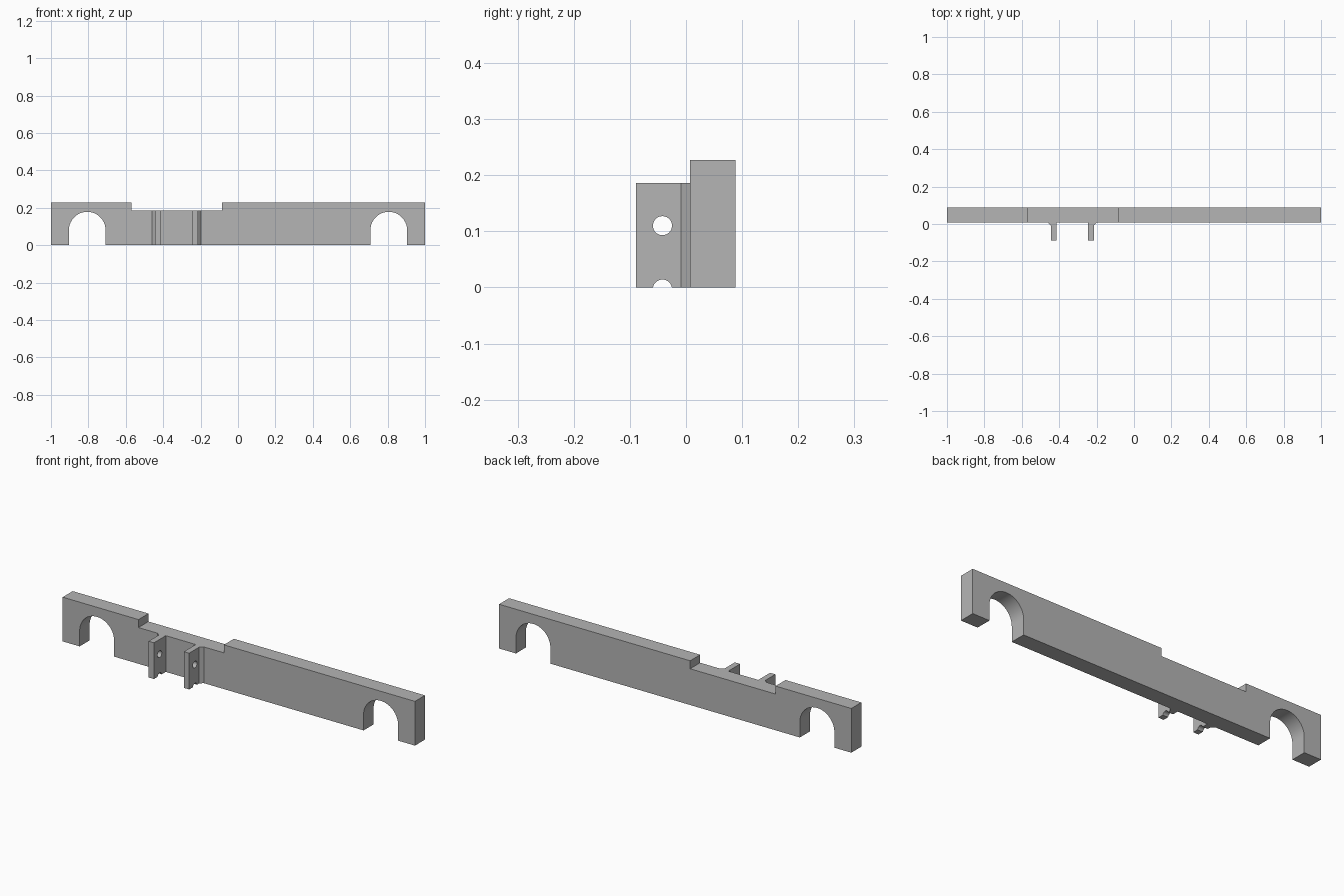
import bpy, bmesh
from math import cos, sin, pi, asin, radians

cube = bpy.data.objects.get("Cube")
if cube:
    bpy.data.objects.remove(cube, do_unlink=True)

GREY = (0.46, 0.46, 0.46, 1)
mat = bpy.data.materials.new("plain grey")
mat.use_nodes = True
mat.diffuse_color = GREY
mat.node_tree.nodes["Principled BSDF"].inputs["Base Color"].default_value = GREY

# How a flat (u, v) profile with depth w is laid into space
FRONT = lambda u, v, w: (u, w, v)
SIDE = lambda u, v, w: (w, u, v)
PLAN = lambda u, v, w: (u, v, w)


def arc(cu, cv, r, a0, a1, n):
    return [(cu + r * cos(a0 + (a1 - a0) * i / n),
             cv + r * sin(a0 + (a1 - a0) * i / n)) for i in range(n + 1)]


def prism(name, loops, w0, w1, place):
    """Extrude closed outlines (the first outside, the rest holes) from w0 to w1."""
    bm = bmesh.new()
    edges = []
    for loop in loops:
        vs = [bm.verts.new(place(u, v, w0)) for u, v in loop]
        edges += [bm.edges.new((vs[i - 1], vs[i])) for i in range(len(vs))]
    bmesh.ops.triangle_fill(bm, edges=edges, use_beauty=True, use_dissolve=False)
    out = bmesh.ops.extrude_face_region(bm, geom=bm.faces[:], use_keep_orig=True)
    new = [g for g in out["geom"] if isinstance(g, bmesh.types.BMVert)]
    shift = [w1 - w0 if c else 0 for c in place(0, 0, 1)]
    bmesh.ops.translate(bm, verts=new, vec=shift)
    bmesh.ops.recalc_face_normals(bm, faces=bm.faces[:])
    me = bpy.data.meshes.new(name)
    bm.to_mesh(me)
    bm.free()
    me.materials.append(mat)
    ob = bpy.data.objects.new(name, me)
    bpy.context.scene.collection.objects.link(ob)
    bpy.ops.object.select_all(action="DESELECT")
    ob.select_set(True)
    bpy.context.view_layer.objects.active = ob
    bpy.ops.object.shade_smooth_by_angle(angle=radians(30))
    return ob


# Long bar with two arched openings and a lowered stretch of its top
TOP, LOW = 0.227, 0.186
FACE, BACK = 0.007, 0.088
ARCH_X, ARCH_R, SPRING = 0.806, 0.098, 0.08
outline = [(-1, 0)]
for cx in (-ARCH_X, ARCH_X):
    outline += [(cx - ARCH_R, 0)] + arc(cx, SPRING, ARCH_R, pi, 0, 32) + [(cx + ARCH_R, 0)]
outline += [(1, 0), (1, TOP), (-0.085, TOP), (-0.085, LOW),
            (-0.57, LOW), (-0.57, TOP), (-1, TOP)]
prism("bar", [outline], FACE, BACK, FRONT)

# Pair of drilled lugs, each with a bottom groove and an outer corner brace
MID, INNER, OUTER, BRACE = -0.33, 0.085, 0.115, 0.016
HOLE_Y, HOLE_R, DROP = -0.042, 0.017, 0.003
tilt = asin(DROP / HOLE_R)
groove = arc(HOLE_Y, -DROP, HOLE_R, pi - tilt, tilt, 16)
hole = arc(HOLE_Y, 0.11, HOLE_R, 0, 2 * pi, 32)[:-1]
lug = [(-0.089, 0)] + groove + [(FACE, 0), (FACE, LOW), (-0.089, LOW)]
for side, s in (("right", -1), ("left", 1)):
    a, b = MID + s * INNER, MID + s * OUTER
    prism(side + "_lug", [lug, hole], min(a, b), max(a, b), SIDE)
    brace = [(b, FACE), (b + s * BRACE, FACE), (b, FACE - BRACE)]
    prism(side + "_lug_brace", [brace], 0, LOW, PLAN)
